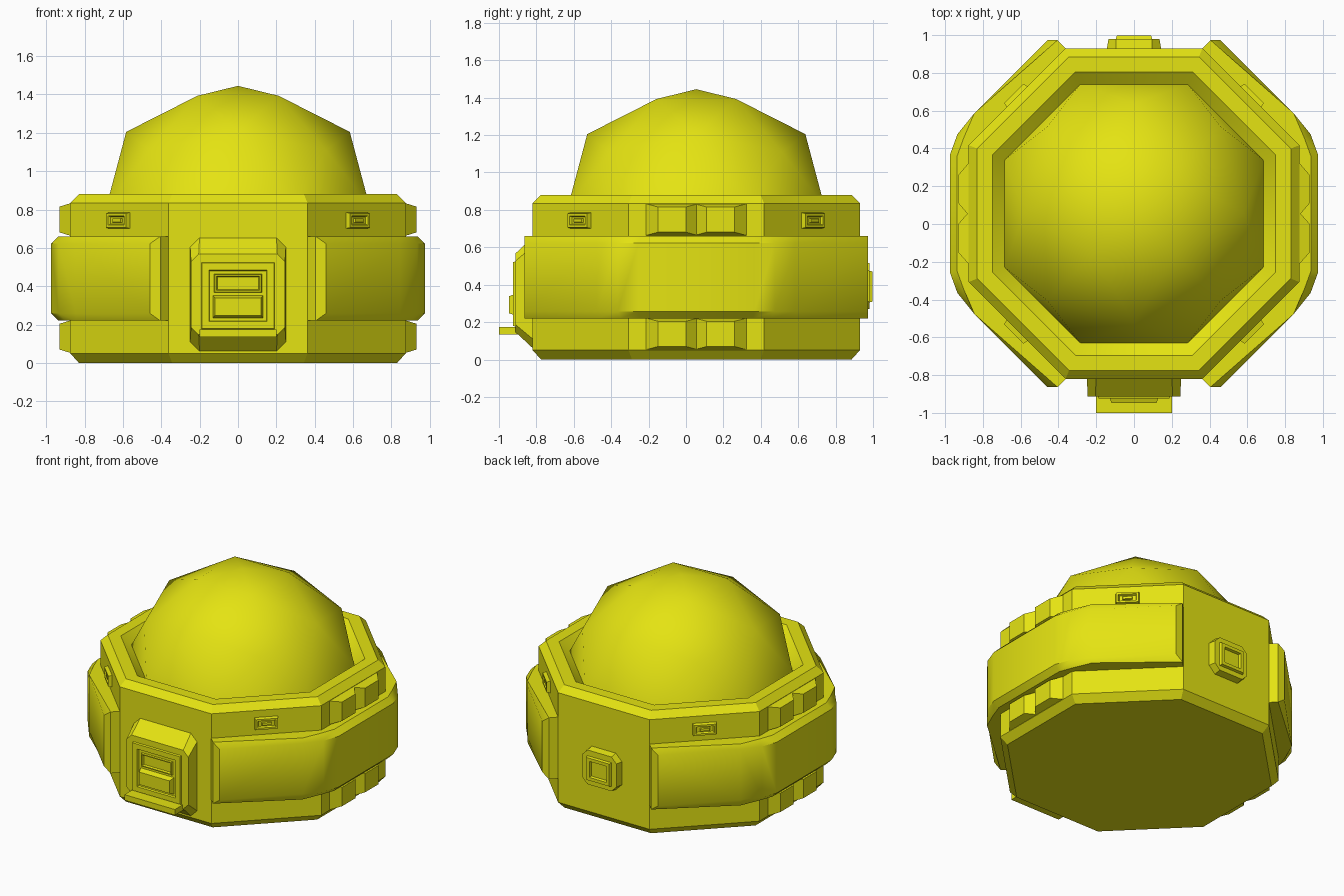
import bpy, bmesh, math
from mathutils import Vector, Matrix

cube = bpy.data.objects.get("Cube")
if cube:
    bpy.data.objects.remove(cube)

YELLOW = (0.78, 0.77, 0.006, 1)
mat = bpy.data.materials.new("yellow paint")
mat.use_nodes = True
mat.diffuse_color = YELLOW
mat.node_tree.nodes["Principled BSDF"].inputs["Base Color"].default_value = YELLOW

CENTRE = Vector((0, 0.055, 0))
APOTHEM = 0.875
FRONT, RIGHT, BACK, LEFT = -90, 180, 90, 0


def finish(name, bm, smooth=30):
    """Turn a bmesh into a shaded object standing on the body's axis."""
    bmesh.ops.recalc_face_normals(bm, faces=bm.faces)
    mesh = bpy.data.meshes.new(name)
    bm.to_mesh(mesh)
    bm.free()
    obj = bpy.data.objects.new(name, mesh)
    obj.location = CENTRE
    bpy.context.collection.objects.link(obj)
    mesh.materials.append(mat)
    bpy.ops.object.select_all(action="DESELECT")
    obj.select_set(True)
    bpy.context.view_layer.objects.active = obj
    bpy.ops.object.shade_smooth_by_angle(angle=math.radians(smooth))
    return obj


def ring(radius, z, count, start):
    step = math.tau / count
    return [Vector((radius * math.cos(start + i * step),
                    radius * math.sin(start + i * step), z)) for i in range(count)]


def bridge(bm, loop_a, loop_b):
    n = len(loop_a)
    return [bm.faces.new((loop_a[i], loop_a[(i + 1) % n], loop_b[(i + 1) % n], loop_b[i]))
            for i in range(n)]


def outline(w, h, c):
    """Rectangle with optional cut corners, in u and v."""
    a, b = w / 2, h / 2
    if not c:
        return [(-a, -b), (a, -b), (a, b), (-a, b)]
    return [(-a + c, -b), (a - c, -b), (a, -b + c), (a, b - c),
            (a - c, b), (-a + c, b), (-a, b - c), (-a, -b + c)]


def plate(name, facing, z, base, top, depth, out=0.0, u=0.0, cut=0.0, recess=None):
    """Tapered block on a body wall; recess = (border, depth)."""
    bm = bmesh.new()
    low = [bm.verts.new((p, q, -0.01)) for p, q in outline(*base, cut)]
    high = [bm.verts.new((p, q, depth)) for p, q in outline(*top, cut * 0.8)]
    bridge(bm, low, high)
    cap = bm.faces.new(high)
    bm.faces.new(low[::-1])
    if recess:
        bmesh.ops.recalc_face_normals(bm, faces=bm.faces)
        bmesh.ops.inset_individual(bm, faces=[cap], thickness=recess[0])
        bmesh.ops.inset_individual(bm, faces=[cap], thickness=0.008, depth=-recess[1])
    ang = math.radians(facing)
    n = Vector((math.cos(ang), math.sin(ang), 0))
    side = Vector((-n.y, n.x, 0))
    frame = Matrix((side, (0, 0, 1), n)).transposed().to_4x4()
    frame.translation = n * (APOTHEM + out) + side * u + Vector((0, 0, z))
    bm.transform(frame)
    return finish(name, bm)


# Eight-sided body with chamfered edges and a sunken rim
OCT = math.pi / 8
bm = bmesh.new()
profile = [(0.83, 0), (APOTHEM, 0.05), (APOTHEM, 0.835), (0.83, 0.88), (0.75, 0.88), (0.68, 0.82)]
loops = [[bm.verts.new(p) for p in ring(r / math.cos(OCT), z, 8, OCT)] for r, z in profile]
for a, b in zip(loops, loops[1:]):
    bridge(bm, a, b)
bm.faces.new(loops[0][::-1])
bm.faces.new(loops[-1])
finish("body", bm)

# Faceted dome with smooth shading
bm = bmesh.new()
points = [Vector((0, 0, 1.445))]
points += ring(0.30, 1.393, 4, math.pi / 4)
points += ring(0.583, 1.205, 4, 0)
points += ring(0.65, 1.108, 4, math.pi / 4)
points += ring(0.742, 0.82, 8, OCT)
for p in points:
    bm.verts.new(p)
bmesh.ops.convex_hull(bm, input=bm.verts[:])
floor = [f for f in bm.faces if all(v.co.z < 0.83 for v in f.verts)]
bmesh.ops.delete(bm, geom=floor, context="FACES_ONLY")
finish("dome", bm, 85)

# Side bands wrapping three walls each
half = [(0.362, -0.875), (0.432, -0.945), (0.845, -0.532), (0.935, -0.42), (0.975, -0.31)]
plan = half + [(x, -y) for x, y in reversed(half)]
for name, sign in (("left_band", 1), ("right_band", -1)):
    bm = bmesh.new()
    low = [bm.verts.new((sign * x, y, 0.22)) for x, y in plan]
    high = [bm.verts.new((sign * x, y, 0.66)) for x, y in plan]
    bridge(bm, low, high)
    bm.faces.new(low[::-1])
    bm.faces.new(high)
    last = len(plan) - 2
    rims = [bm.edges.get((row[i], row[i + 1])) for row in (low, high) for i in range(1, last)]
    rims += [bm.edges.get((low[i], high[i])) for i in (1, last)]
    bmesh.ops.bevel(bm, geom=rims, offset=0.038, segments=1, affect="EDGES")
    finish(name, bm)

# Paired ribs above and below each band
for side, facing in (("left", LEFT), ("right", RIGHT)):
    for level, z in (("upper", 0.748), ("lower", 0.137)):
        for i, u in enumerate((-0.13, 0.13)):
            plate(f"{side}_{level}_rib_{i + 1}", facing, z, (0.30, 0.175), (0.15, 0.135), 0.055, u=u)

# Small lamps on the diagonal walls
for i, facing in enumerate((-135, -45, 45, 135)):
    plate(f"lamp_frame_{i + 1}", facing, 0.743, (0.16, 0.088), (0.145, 0.074), 0.025, recess=(0.018, 0.015))
    plate(f"lamp_{i + 1}", facing, 0.743, (0.075, 0.03), (0.06, 0.018), 0.022)

# Front hatch with frame, slot, handle block and step
plate("hatch_housing", FRONT, 0.357, (0.50, 0.61), (0.49, 0.42), 0.092, cut=0.05)
plate("hatch_frame", FRONT, 0.35, (0.39, 0.355), (0.375, 0.34), 0.012, out=0.092, recess=(0.05, 0.015))
plate("hatch_slot", FRONT, 0.415, (0.26, 0.10), (0.24, 0.09), 0.012, out=0.092, recess=(0.01, 0.012))
plate("hatch_handle", FRONT, 0.293, (0.27, 0.125), (0.24, 0.09), 0.035, out=0.092)
plate("hatch_step", FRONT, 0.155, (0.40, 0.04), (0.40, 0.04), 0.18)

# Rear port
plate("rear_port_base", BACK, 0.393, (0.29, 0.265), (0.27, 0.245), 0.05, cut=0.05)
plate("rear_port_frame", BACK, 0.39, (0.20, 0.175), (0.18, 0.16), 0.018, out=0.05, recess=(0.032, 0.022))
